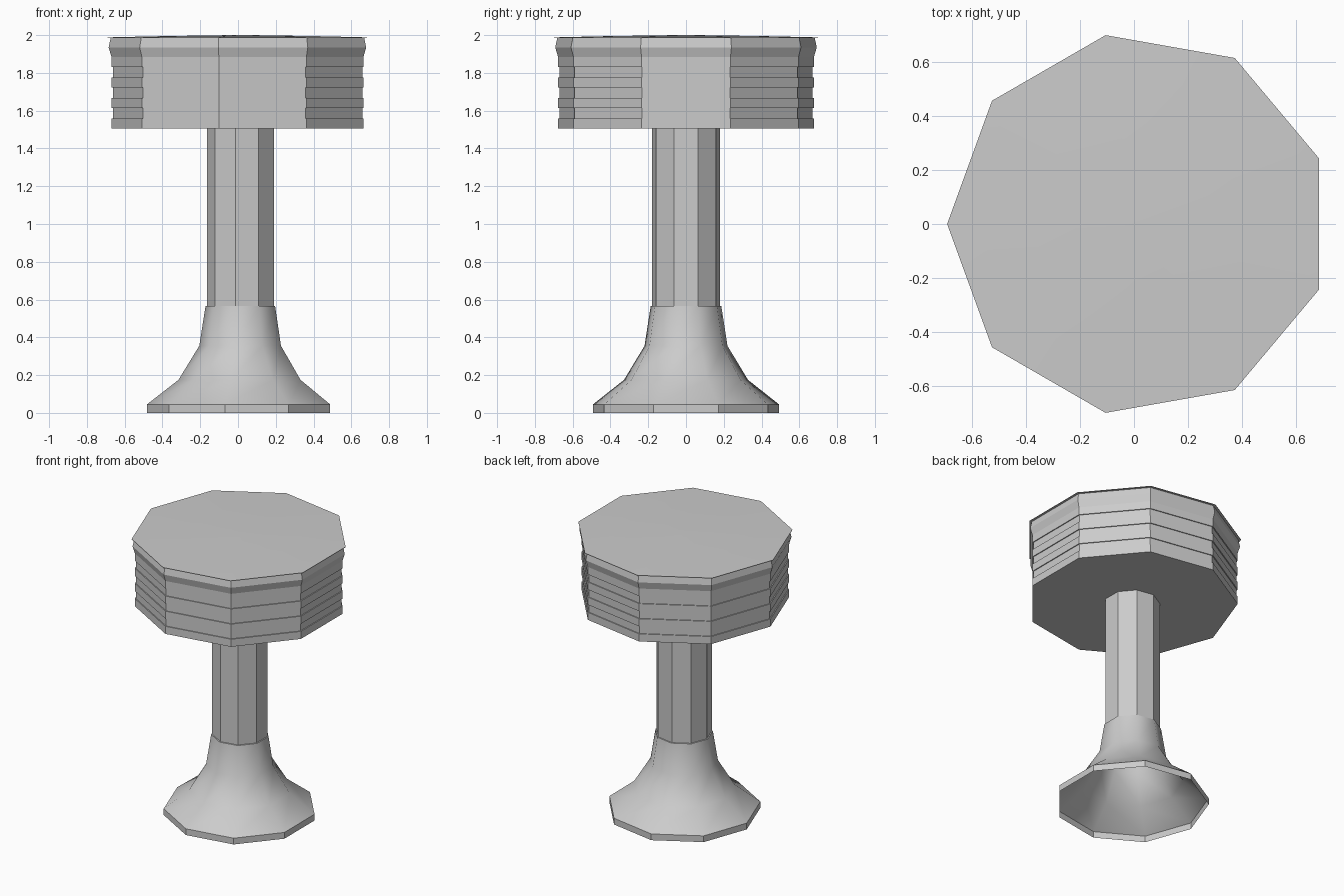
import bpy
import bmesh
from math import cos, sin, pi, radians

SIDES = 9
CX = 0.018

cube = bpy.data.objects.get("Cube")
if cube:
    bpy.data.objects.remove(cube, do_unlink=True)

grey = bpy.data.materials.new("light grey")
grey.use_nodes = True
grey.diffuse_color = (0.6, 0.6, 0.6, 1)
grey.node_tree.nodes["Principled BSDF"].inputs["Base Color"].default_value = (0.6, 0.6, 0.6, 1)


def turned(name, profile, cap_bottom=False, cap_top=False, smooth=None):
    """Nine-sided solid or shell from (radius, height) points, bottom to top."""
    bm = bmesh.new()
    rings = []
    for r, z in profile:
        rings.append([bm.verts.new((CX - r * cos(2 * pi * i / SIDES),
                                    -r * sin(2 * pi * i / SIDES), z))
                      for i in range(SIDES)])
    for low, high in zip(rings, rings[1:]):
        for i in range(SIDES):
            j = (i + 1) % SIDES
            bm.faces.new((low[i], low[j], high[j], high[i]))
    if cap_bottom:
        bm.faces.new(rings[0][::-1])
    if cap_top:
        bm.faces.new(rings[-1])
    mesh = bpy.data.meshes.new(name)
    bm.to_mesh(mesh)
    bm.free()
    mesh.materials.append(grey)
    obj = bpy.data.objects.new(name, mesh)
    bpy.context.collection.objects.link(obj)
    if smooth:
        bpy.ops.object.select_all(action='DESELECT')
        obj.select_set(True)
        bpy.context.view_layer.objects.active = obj
        bpy.ops.object.shade_smooth_by_angle(angle=radians(smooth))
    return obj


# Hollow foot: flat rim and flared shell
turned("foot_rim", [(0.5, 0), (0.5, 0.045)])
turned("foot_flare", [(0.5, 0.045), (0.333, 0.175), (0.223, 0.355), (0.19, 0.565),
                      (0.183, 0.566)], smooth=45)

# Column
turned("column", [(0.183, 0.565), (0.183, 1.51)])

# Seat side: ribs alternating in and out, then a pointed bead under the cap
bottom, ribs_top, ribs = 1.505, 1.885, 7
step = (ribs_top - bottom) / ribs
side = []
for k in range(ribs):
    r = 0.688 if k % 2 == 0 else 0.681
    side += [(r, bottom + k * step), (r, bottom + (k + 1) * step)]
side += [(0.688, ribs_top), (0.703, 1.935), (0.692, 1.985)]
turned("seat_side", side, cap_bottom=True)

# Slightly domed cushion top overhanging the bead
turned("seat_top", [(0.709, 1.985), (0.709, 1.988), (0.4, 1.995), (0.05, 2.0)],
       cap_bottom=True, cap_top=True, smooth=30)
